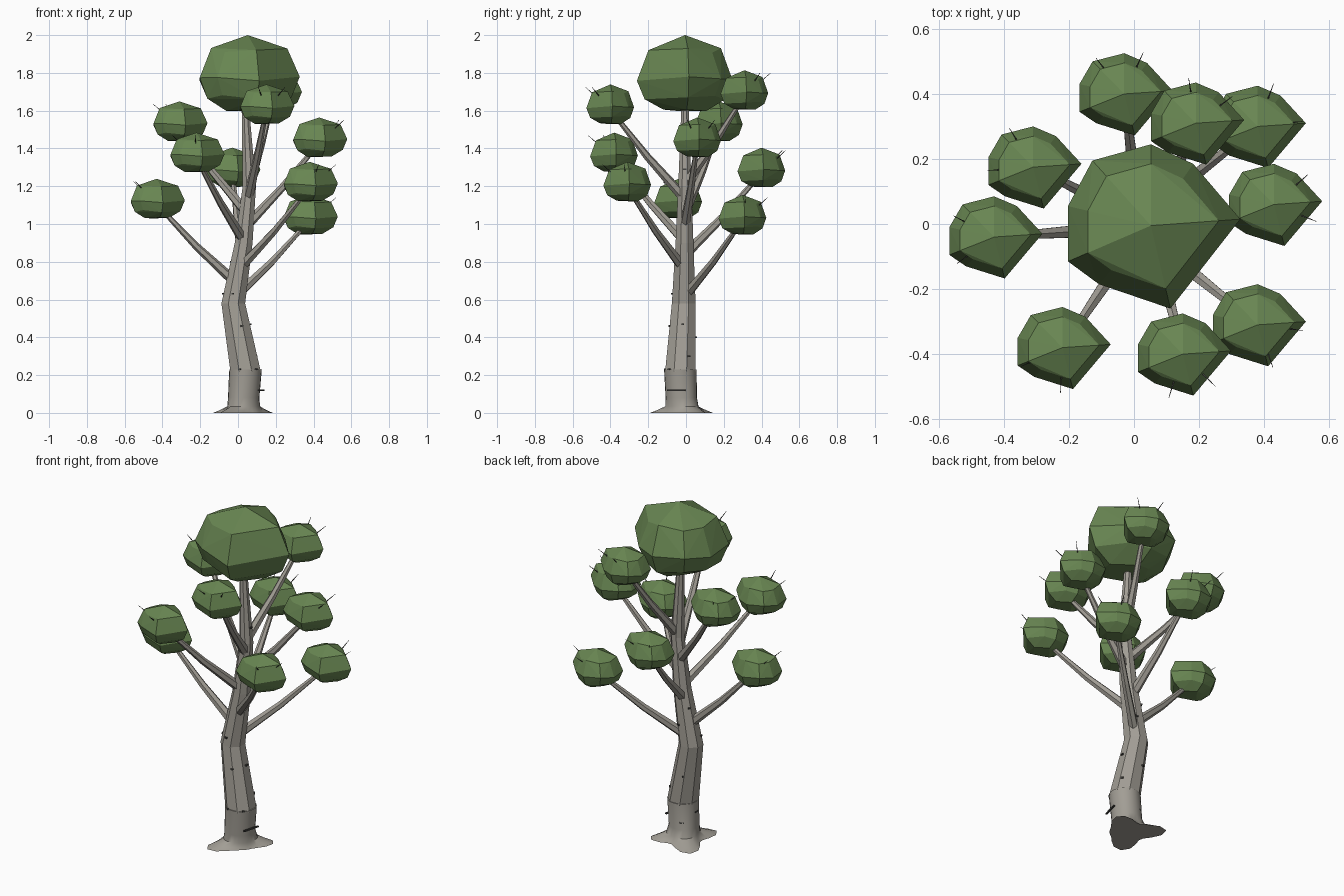
import bpy, bmesh, math
from mathutils import Vector

if "Cube" in bpy.data.objects:
    bpy.data.objects.remove(bpy.data.objects["Cube"])

def material(name, rgb):
    m = bpy.data.materials.new(name)
    m.diffuse_color = (*rgb, 1)
    m.use_nodes = True
    m.node_tree.nodes["Principled BSDF"].inputs["Base Color"].default_value = m.diffuse_color
    return m

BARK = material("bark", (0.36, 0.34, 0.30))
LEAF = material("leaf", (0.14, 0.24, 0.085))
DARK = material("dark_twig", (0.06, 0.06, 0.055))

def finish(name, bm, mat):
    bmesh.ops.recalc_face_normals(bm, faces=bm.faces)
    me = bpy.data.meshes.new(name)
    bm.to_mesh(me)
    bm.free()
    me.materials.append(mat)
    ob = bpy.data.objects.new(name, me)
    bpy.context.collection.objects.link(ob)
    return ob

def skin(bm, rings):
    # bridge successive vertex rings and cap both ends
    n = len(rings[0])
    for a, b in zip(rings, rings[1:]):
        for i in range(n):
            j = (i + 1) % n
            bm.faces.new((a[i], a[j], b[j], b[i]))
    bm.faces.new(rings[0][::-1])
    bm.faces.new(rings[-1])

def tube(name, path, sides, mat, level=False):
    # tapered tube through (x, y, z, radius) points
    bm = bmesh.new()
    pts = [Vector(p[:3]) for p in path]
    rings = []
    for k, p in enumerate(pts):
        d = pts[min(k + 1, len(pts) - 1)] - pts[max(k - 1, 0)]
        q = (Vector((0, 0, 1)) if level else d).to_track_quat('Z', 'Y')
        ring = []
        for i in range(sides):
            a = 2 * math.pi * (i + 0.5) / sides
            ring.append(bm.verts.new(p + q @ Vector((math.cos(a), math.sin(a), 0)) * path[k][3]))
        rings.append(ring)
    skin(bm, rings)
    return finish(name, bm, mat)

# Trunk: crooked, tapering, eight flat sides
TRUNK = [(0.04, -0.03, 0.22, 0.087), (-0.025, -0.012, 0.58, 0.068),
         (0.03, -0.008, 0.90, 0.051), (0.06, -0.006, 1.20, 0.038),
         (0.04, -0.005, 1.60, 0.022), (0.05, 0.0, 1.78, 0.015)]
tube("trunk", TRUNK, 8, BARK, level=True)

def trunk_at(z):
    for a, b in zip(TRUNK, TRUNK[1:]):
        if z <= b[2]:
            t = (z - a[2]) / (b[2] - a[2])
            return [a[i] + (b[i] - a[i]) * t for i in range(4)]

# Root flare: smooth foot spreading into three toes
TOES = [(37, 0.085), (135, 0.115), (239, 0.10)]
bm = bmesh.new()
rings = []
for x, y, z, r, flare in [(0.03, -0.02, 0.0, 0.097, 1), (0.03, -0.02, 0.012, 0.09, 0.7),
                          (0.03, -0.02, 0.035, 0.085, 0.1), (0.03, -0.025, 0.08, 0.083, 0),
                          (0.04, -0.03, 0.23, 0.086, 0)]:
    ring = []
    for i in range(24):
        a = 2 * math.pi * i / 24
        rr = r + flare * sum(h * max(0, math.cos(a - math.radians(t))) ** 7 for t, h in TOES)
        ring.append(bm.verts.new((x + rr * math.cos(a), y + rr * math.sin(a), z)))
    rings.append(ring)
skin(bm, rings)
foot = finish("root_flare", bm, BARK)
bpy.context.view_layer.objects.active = foot
foot.select_set(True)
bpy.ops.object.shade_smooth_by_angle(angle=math.radians(40))
foot.select_set(False)

# Foliage: one faceted clump outline, reused at every branch tip
OUTLINE = [(0.0, 0.25), (-0.18, 0.20), (-0.255, 0.06), (-0.255, -0.11),
           (-0.16, -0.18), (0.06, -0.255), (0.275, 0.02), (0.13, 0.19)]
LEVELS = [(0.45, -0.19), (0.84, -0.13), (1.0, -0.03), (0.76, 0.12)]

def clump(name, c, s):
    bm = bmesh.new()
    for f, z in LEVELS:
        for i, (x, y) in enumerate(OUTLINE):
            w = 0.012 * math.sin(2.3 * i + 9 * z)
            bm.verts.new((c[0] + x * f * s[0], c[1] + y * f * s[1], c[2] + (z + w) * s[2]))
    bm.verts.new((c[0], c[1], c[2] + 0.2 * s[2]))
    bmesh.ops.convex_hull(bm, input=bm.verts)
    bmesh.ops.delete(bm, geom=[v for v in bm.verts if not v.link_faces], context='VERTS')
    return finish(name, bm, LEAF)

clump("crown", (0.052, -0.005, 1.80), (1, 1, 1))

# Branches spiral up the trunk, each with a clump and two dark twigs
TIPS = [(0.38, 0.30, 1.05), (-0.43, -0.04, 1.135), (0.38, -0.31, 1.225),
        (-0.03, 0.40, 1.30), (-0.22, -0.38, 1.38), (0.43, 0.06, 1.46),
        (-0.31, 0.175, 1.545), (0.15, -0.40, 1.635), (0.19, 0.31, 1.71)]
for i, tip in enumerate(TIPS):
    n = i + 1
    bx, by, bz, _ = trunk_at(0.61 + 0.075 * i)
    start, end = Vector((bx, by, bz)), Vector(tip) - Vector((0, 0, 0.03))
    mid = start.lerp(end, 0.5) - Vector((0, 0, 0.015))
    tube(f"branch_{n}", [(*start, 0.028), (*mid, 0.02), (*end, 0.011)], 6, BARK)
    clump(f"leaf_clump_{n}", tip, (0.54, 0.50, 0.52))
    out = math.atan2(tip[1] - by, tip[0] - bx)
    for side in (-1, 1):
        a = out + side * 0.55
        e = Vector(tip) + Vector((0.14 * math.cos(a), 0.14 * math.sin(a), 0.09))
        tube(f"twig_{n}_{'left' if side > 0 else 'right'}",
             [(*end, 0.007), (*e, 0.001)], 4, DARK)

# Bark scars: (height, angle in degrees, half width)
SCARS = [(0.12, -15, 0.05), (0.17, 180, 0.012), (0.12, 120, 0.012), (0.23, 250, 0.007),
         (0.23, 315, 0.007), (0.30, 30, 0.008), (0.46, 290, 0.007), (0.47, 0, 0.007),
         (0.63, 260, 0.007), (0.63, 200, 0.007), (0.40, 110, 0.007), (0.70, 70, 0.007),
         (0.80, 150, 0.007), (1.29, 0, 0.009)]
for k, (z, deg, h) in enumerate(SCARS):
    x, y, _, r = trunk_at(max(z, 0.22))
    a = math.radians(deg)
    p = Vector((x + r * 0.99 * math.cos(a), y + r * 0.99 * math.sin(a), z))
    t = Vector((-math.sin(a), math.cos(a), 0)) * h
    tube(f"bark_scar_{k + 1}", [(*(p - t), 0.006), (*(p + t), 0.006)], 4, DARK)
